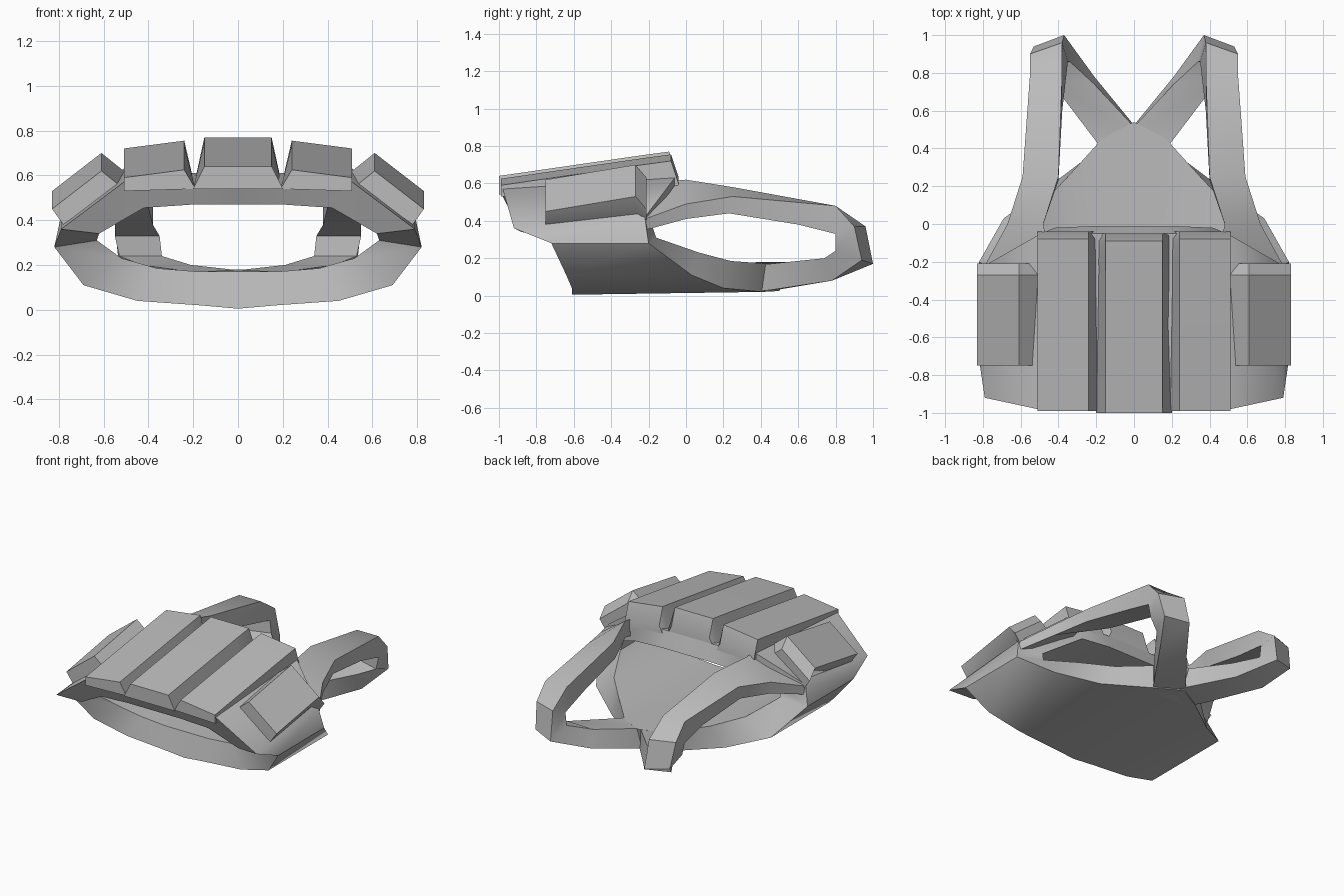
import bpy
import bmesh
import math

start_cube = bpy.data.objects.get("Cube")
if start_cube:
    bpy.data.objects.remove(start_cube, do_unlink=True)

# Single grey fabric material
fabric = bpy.data.materials.new("grey fabric")
fabric.use_nodes = True
fabric.diffuse_color = (0.5, 0.5, 0.5, 1)
fabric.node_tree.nodes["Principled BSDF"].inputs["Base Color"].default_value = fabric.diffuse_color


def loft(name, rings, caps=True, mirrored=True):
    """Skin a row of equal closed rings, optionally capped and mirrored in x."""
    bm = bmesh.new()
    rows = [[bm.verts.new(point) for point in ring] for ring in rings]
    count = len(rows[0])
    for row, following in zip(rows, rows[1:]):
        for i in range(count):
            j = (i + 1) % count
            bm.faces.new((row[i], row[j], following[j], following[i]))
    if caps:
        bm.faces.new(rows[0])
        bm.faces.new(rows[-1])
    bmesh.ops.recalc_face_normals(bm, faces=bm.faces)
    mesh = bpy.data.meshes.new(name)
    bm.to_mesh(mesh)
    bm.free()
    mesh.materials.append(fabric)
    obj = bpy.data.objects.new(name, mesh)
    bpy.context.collection.objects.link(obj)
    bpy.ops.object.select_all(action='DESELECT')
    obj.select_set(True)
    bpy.context.view_layer.objects.active = obj
    bpy.ops.object.shade_smooth_by_angle(angle=math.radians(40))
    if mirrored:
        mirror = obj.modifiers.new("mirror", 'MIRROR')
        mirror.use_clip = True
        mirror.merge_threshold = 0.002
    return obj


# Thick body shell: half section from back centre round the flank to front centre
# Each entry: outer (x, z), inner (x, z), waist y, upper edge y, rise at upper edge
shell_section = [
    ((0, 0.005), (0, 0.17), -0.61, 0.5, 0.02),
    ((0.17, 0.02), (0.17, 0.17), -0.61, 0.41, 0),
    ((0.45, 0.04), (0.36, 0.185), -0.61, 0.2, 0),
    ((0.69, 0.11), (0.52, 0.23), -0.64, 0.03, 0),
    ((0.82, 0.28), (0.63, 0.31), -0.72, -0.2, 0),
    ((0.79, 0.36), (0.62, 0.34), -0.92, -0.22, 0.06),
    ((0.51, 0.57), (0.42, 0.455), -0.98, -0.06, 0.06),
    ((0.2, 0.55), (0.2, 0.47), -0.99, -0.05, 0.06),
    ((0, 0.55), (0, 0.47), -0.99, -0.05, 0.06),
]


def shell_ring(outer, inner, waist, upper, rise):
    # The inner lip is set back, rising half as far as the outer surface
    (xo, zo), (xi, zi) = outer, inner
    return [(xo, waist, zo), (xo, upper, zo + rise),
            (xi, upper + 0.04, zi + rise / 2), (xi, waist + 0.04, zi)]


loft("body_shell", [shell_ring(*entry) for entry in shell_section], caps=False)

# Shoulder strap running over the shoulder and crossing at the back
# Each entry: outer y, inner y, x pair, outer z pair, inner z pair
strap_path = [
    (-0.22, -0.22, (0.44, 0.79), (0.6, 0.41), (0.48, 0.35)),
    (0, 0, (0.48, 0.67), (0.62, 0.49), (0.5, 0.41)),
    (0.25, 0.23, (0.4, 0.59), (0.58, 0.53), (0.46, 0.44)),
    (0.8, 0.6, (0.38, 0.55), (0.48, 0.48), (0.38, 0.38)),
    (0.96, 0.8, (0.38, 0.55), (0.37, 0.37), (0.33, 0.33)),
    (1, 0.8, (0.37, 0.53), (0.17, 0.19), (0.24, 0.24)),
    (0.78, 0.74, (0.21, 0.43), (0.08, 0.08), (0.2, 0.2)),
    (0.45, 0.45, (-0.06, 0.21), (0.025, 0.03), (0.17, 0.17)),
    (0.36, 0.36, (-0.13, 0.14), (0.02, 0.02), (0.165, 0.165)),
]


def strap_ring(y_outer, y_inner, xs, outer, inner):
    # At the shoulder end the outboard corner is pulled back and the inboard one pushed out
    shift = 0.06 if y_outer > 0.9 else 0
    return [(xs[0], y_outer, outer[0]), (xs[1], y_outer - shift, outer[1]),
            (xs[1], y_inner, inner[1]), (xs[0] - shift / 2, y_inner + shift, inner[0])]


loft("shoulder_strap", [strap_ring(*entry) for entry in strap_path])


def pouch(name, section, stations, mirrored=True):
    """Section lists (x, z); all but its first and last points rise along the stations."""
    rings = []
    for y, rise in stations:
        rings.append([(x, y, z + (rise if 0 < i < len(section) - 1 else 0))
                      for i, (x, z) in enumerate(section)])
    loft(name, rings, mirrored=mirrored)


# Front magazine pouches, rising towards the neck
long_run = [(-1, 0), (-0.24, 0.11), (-0.09, 0.13), (-0.05, 0.01)]
pouch("centre_pouch",
      [(-0.2, 0.54), (-0.15, 0.64), (0.15, 0.64), (0.2, 0.54)],
      long_run, mirrored=False)
pouch("front_side_pouch",
      [(0.19, 0.54), (0.24, 0.625), (0.51, 0.59), (0.51, 0.53)],
      [(y + 0.01, rise) for y, rise in long_run])

# Flank pouches lying on the slanted sides, tapering into the body at the rear
pouch("flank_pouch",
      [(0.5, 0.5), (0.51, 0.54), (0.61, 0.62), (0.83, 0.45), (0.78, 0.38), (0.7, 0.36)],
      [(-0.75, 0), (-0.27, 0.08), (-0.21, 0.01)])
